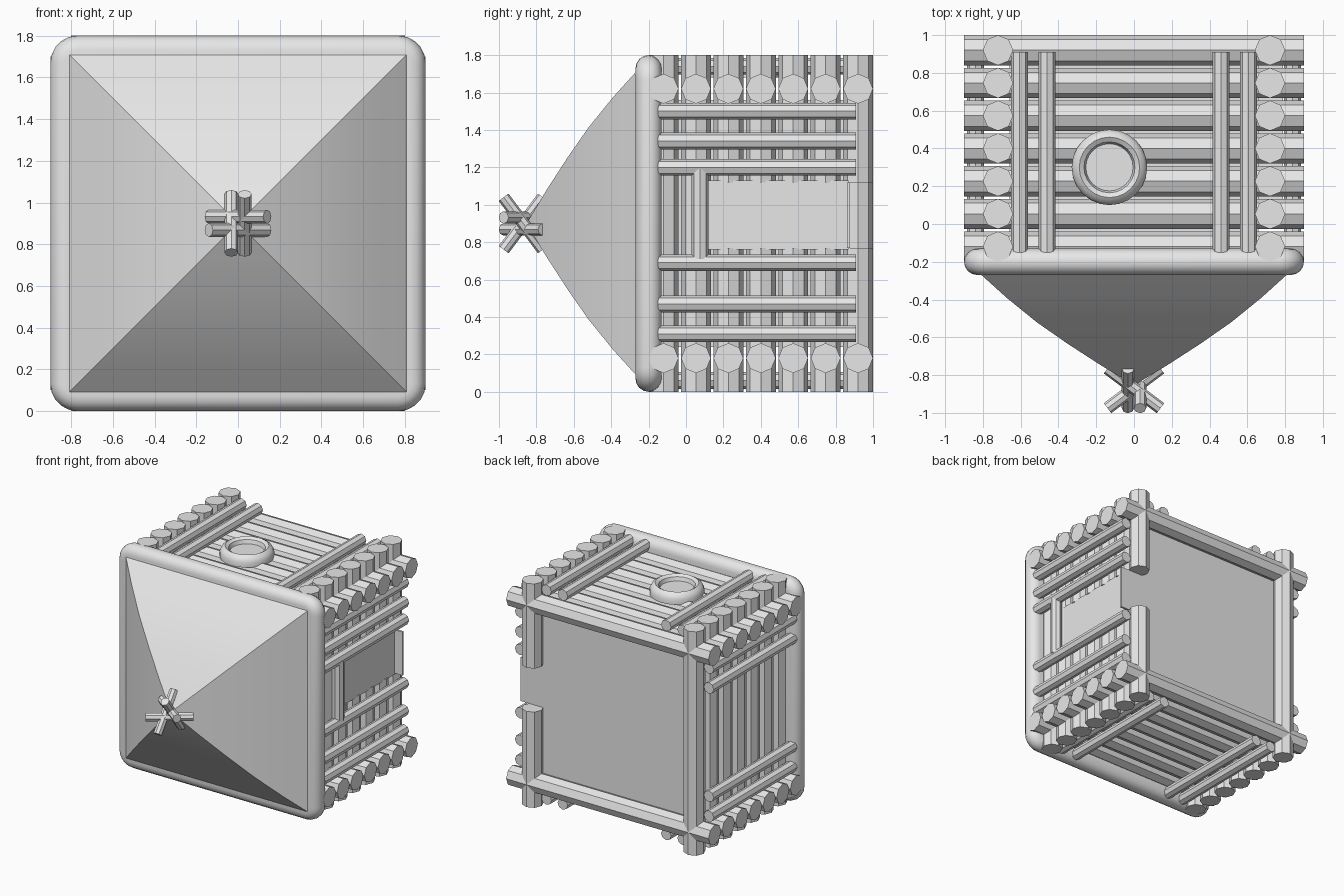
import bpy, bmesh, math
from mathutils import Vector

if "Cube" in bpy.data.objects:
    bpy.data.objects.remove(bpy.data.objects["Cube"], do_unlink=True)

grey = bpy.data.materials.new("plain grey")
grey.use_nodes = True
grey.diffuse_color = (0.8, 0.8, 0.8, 1)
grey.node_tree.nodes["Principled BSDF"].inputs["Base Color"].default_value = (0.8, 0.8, 0.8, 1)

MID = 0.9      # height of the hut's axis
WALL = 0.72    # axis to log centre
RAIL = 0.84    # axis to rail centre


def finish(name, bm):
    bmesh.ops.recalc_face_normals(bm, faces=bm.faces)
    mesh = bpy.data.meshes.new(name)
    bm.to_mesh(mesh)
    bm.free()
    ob = bpy.data.objects.new(name, mesh)
    bpy.context.collection.objects.link(ob)
    mesh.materials.append(grey)
    return ob


def smooth(ob, degrees):
    bpy.ops.object.select_all(action="DESELECT")
    ob.select_set(True)
    bpy.context.view_layer.objects.active = ob
    bpy.ops.object.shade_smooth_by_angle(angle=math.radians(degrees))


def rod(name, a, b, r):
    """Eight-sided rod from a to b with an edge facing outward."""
    a, b = Vector(a), Vector(b)
    axis = (b - a).normalized()
    ref = Vector((1, 0, 0)) if abs(axis.x) < 0.3 else Vector((0, 0, 1))
    u = (ref - axis * ref.dot(axis)).normalized()
    v = axis.cross(u)
    bm = bmesh.new()
    ends = []
    for p in (a, b):
        ends.append([bm.verts.new(p + r * (math.cos(t) * u + math.sin(t) * v))
                     for t in (i * math.pi / 4 for i in range(8))])
        bm.faces.new(ends[-1])
    for i in range(8):
        j = (i + 1) % 8
        bm.faces.new((ends[0][i], ends[0][j], ends[1][j], ends[1][i]))
    return finish(name, bm)


def box(name, lo, hi):
    bm = bmesh.new()
    bmesh.ops.create_cube(bm, size=1)
    for v in bm.verts:
        v.co = [(l + h) / 2 + c * (h - l) for l, h, c in zip(lo, hi, v.co)]
    return finish(name, bm)


def loft(name, rings, cap_start=True, cap_end=True):
    bm = bmesh.new()
    loops = [[bm.verts.new(p) for p in ring] for ring in rings]
    n = len(loops[0])
    for a, b in zip(loops, loops[1:]):
        for i in range(n):
            j = (i + 1) % n
            bm.faces.new((a[i], a[j], b[j], b[i]))
    if cap_start:
        bm.faces.new(loops[0])
    if cap_end:
        bm.faces.new(loops[-1])
    return finish(name, bm)


def square_ring(half, y, corner=0.0, steps=5):
    """Square in the xz plane, with rounded corners if asked."""
    if not corner:
        return [(sx * half, y, MID + sz * half) for sx, sz in ((1, 1), (-1, 1), (-1, -1), (1, -1))]
    pts = []
    for k, (sx, sz) in enumerate(((1, 1), (-1, 1), (-1, -1), (1, -1))):
        for i in range(steps + 1):
            t = math.pi / 2 * (k + i / steps)
            pts.append((sx * (half - corner) + corner * math.cos(t), y,
                        MID + sz * (half - corner) + corner * math.sin(t)))
    return pts


# Log walls, with the doorway cut out of the +x wall
DOOR_LOW, DOOR_HIGH = 0.77, 1.12
for i in range(7):
    y = -0.12 + i * 1.04 / 6
    for s in (-1, 1):
        rod("cross_log", (-0.9, y, MID + s * WALL), (0.9, y, MID + s * WALL), 0.08)
        spans = [(0, 1.8)]
        if s > 0 and i > 1:
            spans = [(0, DOOR_LOW), (DOOR_HIGH, 1.8)]
        for low, high in spans:
            rod("side_log", (s * WALL, y, low), (s * WALL, y, high), 0.08)

# Inner room, door and door sill
box("inner_room", (-0.66, -0.2, 0.24), (0.66, 0.877, 1.56))
box("door", (0.6, 0.1, DOOR_LOW - 0.01), (0.79, 0.87, DOOR_HIGH + 0.01))
box("door_sill", (0.6, 0.86, DOOR_LOW), (0.86, 0.877, DOOR_HIGH))

# Rails nailed across the logs
for s in (-1, 1):
    for off in (-0.605, -0.46, 0.46, 0.605):
        rod("cross_rail", (off, -0.15, MID + s * RAIL), (off, 0.91, MID + s * RAIL), 0.045)
    offsets = [-0.59, -0.43, 0.44, 0.6] + ([-0.21, 0.3] if s > 0 else [])
    for off in offsets:
        rod("side_rail", (s * RAIL, -0.15, MID + off), (s * RAIL, 0.91, MID + off), 0.045)
rod("door_lintel", (RAIL, 0.075, 0.71), (RAIL, 0.075, 1.19), 0.045)

# Round window
profile = [(0.2, 1.68), (0.2, 1.72), (0.185, 1.75), (0.16, 1.765), (0.135, 1.75),
           (0.125, 1.72)]
rings = []
for r, z in profile:
    rings.append([(-0.13 + r * math.cos(t), 0.3 + r * math.sin(t), z)
                  for t in (i * math.pi / 12 for i in range(24))])
smooth(loft("round_window", rings), 35)

# Rounded eave slab and bulging four-sided roof
eave = []
for i in range(9):
    t = math.pi * i / 8
    half = 0.83 + 0.07 * math.sin(t)
    eave.append(square_ring(half, -0.2 + 0.07 * math.cos(t), half - 0.77))
smooth(loft("roof_eave", eave), 40)

slope = [(0.83, -0.25), (0.675, -0.39), (0.515, -0.52), (0.35, -0.635), (0.18, -0.745), (0.005, -0.85)]
smooth(loft("roof", [square_ring(h, y) for h, y in slope]), 30)

# Crossed sticks at the roof tip
for s in (-1, 1):
    a, b = 0.14, 0.105 * s
    rod("tip_stick", (0.032 * s, -0.87 + b, MID - a), (0.032 * s, -0.87 - b, MID + a), 0.033)
    rod("tip_stick", (-a, -0.87 + b, MID + 0.032 * s), (a, -0.87 - b, MID + 0.032 * s), 0.033)
